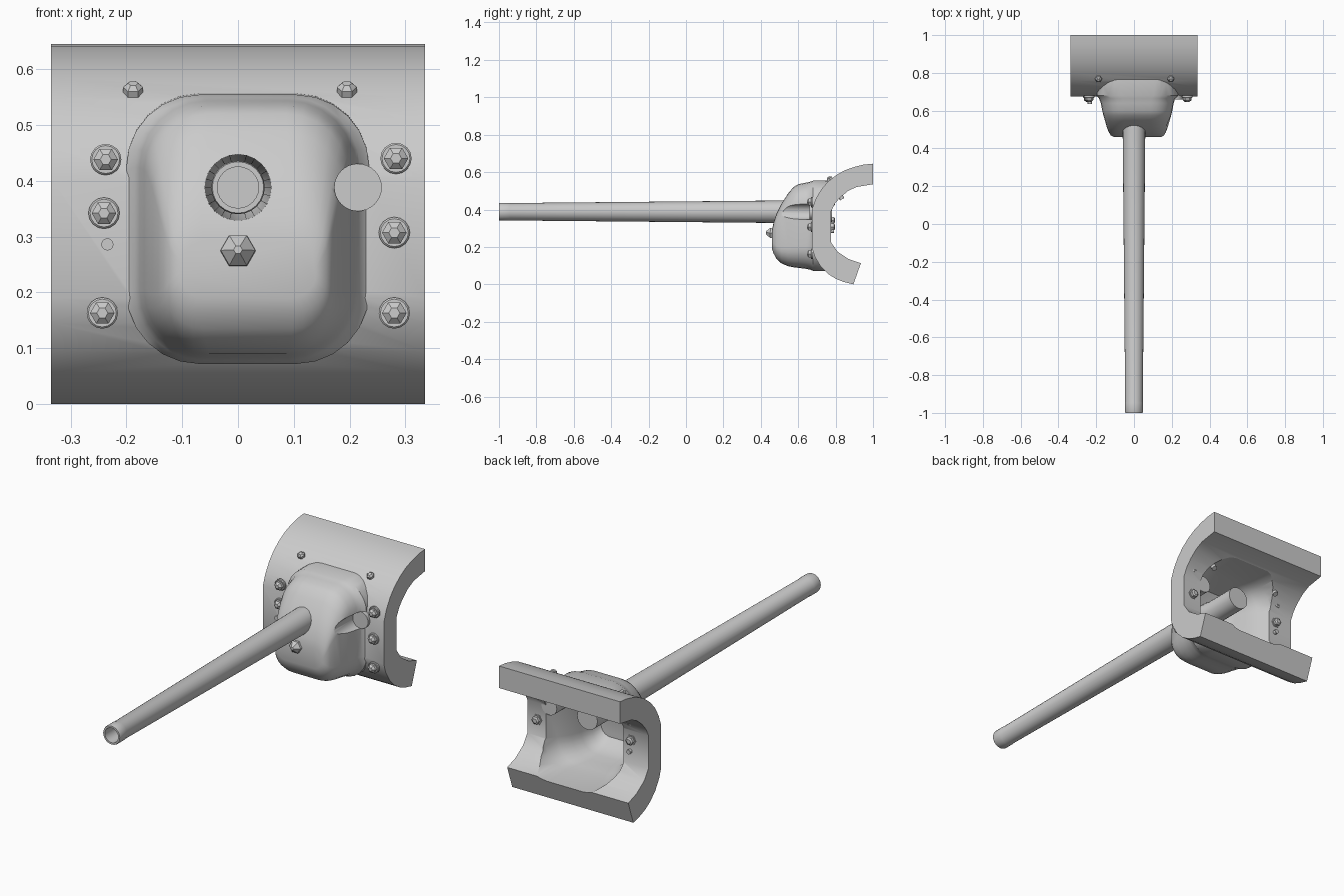
import bpy, bmesh, math
from mathutils import Vector

if "Cube" in bpy.data.objects:
    bpy.data.objects.remove(bpy.data.objects["Cube"])

steel = bpy.data.materials.new("grey steel")
steel.diffuse_color = (0.6, 0.6, 0.6, 1)
steel.use_nodes = True
steel.node_tree.nodes["Principled BSDF"].inputs["Base Color"].default_value = steel.diffuse_color


def finish(name, bm, angle=35):
    bmesh.ops.recalc_face_normals(bm, faces=bm.faces)
    me = bpy.data.meshes.new(name)
    bm.to_mesh(me)
    bm.free()
    ob = bpy.data.objects.new(name, me)
    bpy.context.collection.objects.link(ob)
    me.materials.append(steel)
    smooth(ob, angle)
    return ob


def smooth(ob, angle):
    bpy.ops.object.select_all(action='DESELECT')
    ob.select_set(True)
    bpy.context.view_layer.objects.active = ob
    bpy.ops.object.shade_smooth_by_angle(angle=math.radians(angle))


def skin(name, rings, angle=35):
    """Join equal-length rings of points into a capped solid."""
    bm = bmesh.new()
    vs = [[bm.verts.new(p) for p in r] for r in rings]
    for a, b in zip(vs, vs[1:]):
        for i in range(len(a)):
            j = (i + 1) % len(a)
            bm.faces.new((a[i], a[j], b[j], b[i]))
    bm.faces.new(vs[0])
    bm.faces.new(vs[-1])
    return finish(name, bm, angle)


def lathe(name, origin, axis, prof, n=24, angle=35):
    """Turned solid: prof holds (distance along axis, radius)."""
    q = Vector(axis).to_track_quat('Z', 'Y')
    o = Vector(origin)
    rings = [[o + q @ Vector((r * math.cos(2 * math.pi * i / n),
                              r * math.sin(2 * math.pi * i / n), d))
              for i in range(n)] for d, r in prof]
    return skin(name, rings, angle)


def rounded(y, x0, x1, z0, z1, r, k=6):
    pts = []
    corners = ((x1 - r, z1 - r), (x0 + r, z1 - r), (x0 + r, z0 + r), (x1 - r, z0 + r))
    for c, (cx, cz) in enumerate(corners):
        for i in range(k + 1):
            a = math.pi / 2 * (c + i / k)
            pts.append((cx + r * math.cos(a), y, cz + r * math.sin(a)))
    return pts


def boolean(ob, other, op):
    m = ob.modifiers.new(op, 'BOOLEAN')
    m.operation, m.object, m.solver = op, other, 'EXACT'
    bpy.context.view_layer.objects.active = ob
    bpy.ops.object.modifier_apply(modifier=m.name)
    bpy.data.objects.remove(other)


# Curved shield plate, extruded across x
profile = [(1.0, .645), (.95, .64), (.90, .628), (.85, .61), (.805, .585), (.76, .55),
           (.725, .51), (.695, .46), (.675, .405), (.675, .19), (.69, .145), (.72, .095),
           (.76, .055), (.80, .03), (.845, .012), (.895, 0),
           (.935, .113), (.87, .135), (.81, .175), (.775, .225), (.775, .39),
           (.795, .43), (.825, .465), (.865, .498), (.91, .52), (1.0, .535)]
shield = skin("shield_plate", [[(x, y, z) for y, z in profile] for x in (-.335, .335)])

# Hollow rounded housing in front of the plate
bulge = skin("housing", [rounded(*s) for s in (
    (.460, -.105, .14, .19, .29, .045), (.468, -.122, .158, .165, .33, .055),
    (.485, -.133, .168, .135, .38, .07), (.51, -.143, .178, .112, .43, .085),
    (.545, -.153, .188, .097, .485, .10), (.575, -.162, .197, .091, .52, .11),
    (.60, -.168, .203, .088, .535, .115), (.64, -.176, .21, .083, .543, .12),
    (.665, -.185, .218, .078, .549, .125), (.68, -.2, .235, .072, .554, .13),
    (.765, -.2, .235, .072, .556, .13))])
cavity = skin("cavity_cutter", [rounded(*s) for s in (
    (.50, -.09, .12, .17, .33, .05), (.54, -.11, .14, .135, .42, .07),
    (.60, -.13, .16, .12, .49, .09), (.66, -.142, .17, .115, .50, .10),
    (.72, -.17, .205, .108, .508, .11), (.78, -.2, .235, .10, .515, .12),
    (.97, -.2, .235, .10, .515, .12))])
groove = lathe("groove_cutter", (.215, .3, .388), (0, 1, 0), [(0, .042), (.36, .042)], 32)
boolean(shield, bulge, 'UNION')
boolean(shield, cavity, 'DIFFERENCE')
boolean(shield, groove, 'DIFFERENCE')
smooth(shield, 38)

# Side tube closing the groove
lathe("side_tube", (.215, .66, .388), (0, 1, 0), [(0, .0425), (.115, .0425)], 32)

# Tapered barrel with open bore and muzzle collar
lathe("barrel", (0, -1, .388), (0, 1, 0),
      [(.25, .037), (0, .037), (0, .046), (.006, .048), (.055, .048), (.06, .0465),
       (1.5, .06), (1.58, .06), (1.60, .056), (1.78, .056)], 24)

# Flange bolts with washer, hex head and a nut behind
for x, z in ((-.237, .438), (-.24, .342), (-.243, .163), (.283, .44), (.28, .307), (.28, .163)):
    lathe("bolt_washer", (x, .68, z), (0, -1, 0), [(0, .028), (.009, .028), (.012, .025)], 16)
    lathe("bolt_head", (x, .67, z), (0, -1, 0), [(0, .022), (.014, .022), (.024, .010)], 6, 20)
    lathe("bolt_nut", (x, .77, z), (0, 1, 0),
          [(0, .026), (.009, .026), (.009, .02), (.022, .02), (.027, .012)], 6, 20)

# Locating pin
lathe("locating_pin", (-.234, .79, .286), (0, -1, 0), [(0, .011), (.155, .011)], 12)

# Upper bolts on the curved top
for x in (-.188, .195):
    lathe("upper_bolt", (x, .775, .552), (0, -.5, .87), [(0, .018), (.018, .018), (.026, .009)], 6, 20)
    lathe("upper_bolt_end", (x, .835, .455), (0, -.5, .87), [(0, .013), (.03, .013)], 12)

# Plug on the housing nose
lathe("nose_plug", (0, .475, .274), (0, -1, .05), [(0, .033), (.025, .031), (.048, .008)], 6, 20)
